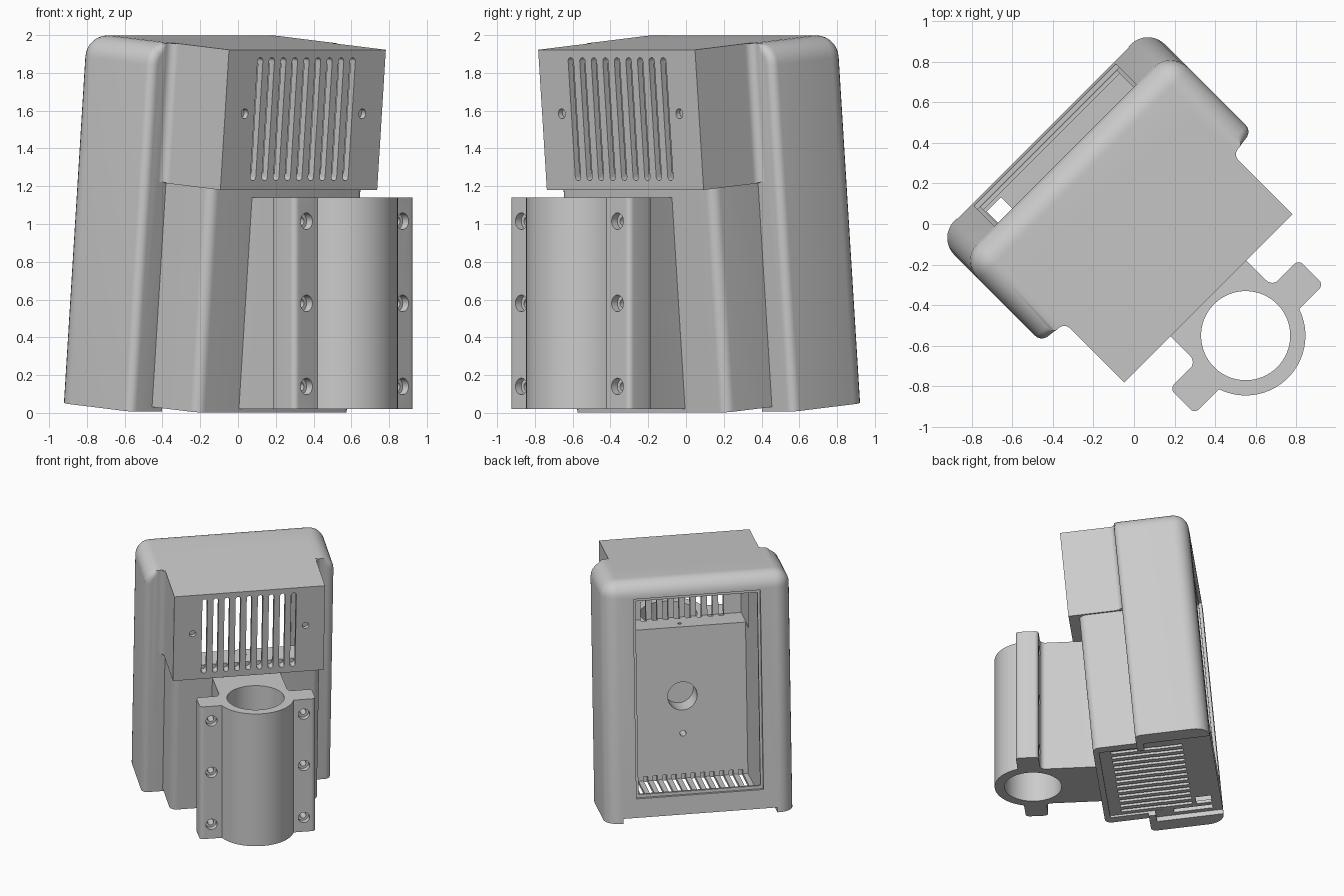
import bpy, bmesh, math
from mathutils import Matrix, Vector

if "Cube" in bpy.data.objects:
    bpy.data.objects.remove(bpy.data.objects["Cube"])


def make(name, bm):
    bmesh.ops.recalc_face_normals(bm, faces=bm.faces)
    me = bpy.data.meshes.new(name)
    bm.to_mesh(me)
    bm.free()
    ob = bpy.data.objects.new(name, me)
    bpy.context.collection.objects.link(ob)
    return ob


def box_bm(x0, x1, y0, y1, z0, z1):
    bm = bmesh.new()
    bmesh.ops.create_cube(bm, size=1)
    for v in bm.verts:
        v.co = ((x0 + x1) / 2 + v.co.x * (x1 - x0),
                (y0 + y1) / 2 + v.co.y * (y1 - y0),
                (z0 + z1) / 2 + v.co.z * (z1 - z0))
    return bm


def box(*b):
    return make("helper", box_bm(*b))


def rounded(pts, seg=6):
    """Turn (x, y, radius) corners into a polygon with filleted corners."""
    out = []
    for i, p in enumerate(pts):
        c, r = Vector(p[:2]), p[2] if len(p) > 2 else 0
        if not r:
            out.append(c)
            continue
        a = (Vector(pts[i - 1][:2]) - c).normalized()
        b = (Vector(pts[(i + 1) % len(pts)][:2]) - c).normalized()
        half = a.angle(b) / 2
        d = r / math.tan(half)
        o = c + (a + b).normalized() * (r / math.sin(half))
        s, e = c + a * d - o, c + b * d - o
        sweep = s.angle(e)
        for k in range(seg + 1):
            f = k / seg
            out.append(o + (s * math.sin((1 - f) * sweep) + e * math.sin(f * sweep)) / math.sin(sweep))
    return out


def prism(pts, a, b, axis='z', name="helper"):
    bm = bmesh.new()
    rings = []
    for h in (a, b):
        rings.append([bm.verts.new((p[0], p[1], h) if axis == 'z' else (p[0], h, p[1])) for p in pts])
    n = len(pts)
    bm.faces.new(rings[0])
    bm.faces.new(rings[1])
    for i in range(n):
        j = (i + 1) % n
        bm.faces.new((rings[0][i], rings[0][j], rings[1][j], rings[1][i]))
    return make(name, bm)


def disc(x, y, r, seg=24):
    return [(x + r * math.cos(2 * math.pi * k / seg), y + r * math.sin(2 * math.pi * k / seg)) for k in range(seg)]


def combine(target, other, op):
    bpy.context.view_layer.objects.active = target
    m = target.modifiers.new("bool", 'BOOLEAN')
    m.object, m.operation, m.solver = other, op, 'EXACT'
    bpy.ops.object.modifier_apply(modifier=m.name)
    bpy.data.objects.remove(other)


def finish(ob, matrix):
    ob.data.transform(matrix)
    bpy.ops.object.select_all(action='DESELECT')
    ob.select_set(True)
    bpy.context.view_layer.objects.active = ob
    bpy.ops.object.shade_smooth_by_angle(angle=math.radians(30))


shift = Matrix.Translation((.003, -.003, 0))
turn = shift @ Matrix.Rotation(math.radians(45), 4, 'Z')
tilt = turn @ Matrix.Rotation(math.radians(5), 4, 'X')

# Outer shell: rounded back, top and ear tips
W, T0, T1, H = 0.735, 0.075, 0.645, 1.96
bm = box_bm(-W, W, T0, T1, 0, H)


def pick(e):
    m = (e.verts[0].co + e.verts[1].co) / 2
    back, side, top = m.y > T1 - .01, abs(m.x) > W - .01, m.z > H - .01
    return back + side + top == 2


bmesh.ops.bevel(bm, geom=[e for e in bm.edges if pick(e)], offset=.12, segments=8,
                profile=.5, affect='EDGES')
tips = [e for e in bm.edges if all(abs(v.co.y - T0) < 1e-4 and abs(v.co.x) > .66 for v in e.verts)
        and max(v.co.z for v in e.verts) > .1]
bmesh.ops.bevel(bm, geom=tips, offset=.045, segments=5, profile=.5, affect='EDGES')
body = make("enclosure", bm)

# Lower body with rounded front corners, vent hood, fillets beside the ears
low = rounded([(-.575, .33), (-.575, -.265, .055), (.575, -.265, .055), (.575, .33)])
combine(body, prism(low, .025, 1.40), 'UNION')
combine(body, box(-.587, .587, -.346, .31, 1.215, H), 'UNION')
for s in (-1, 1):
    fil = rounded([(.5, .16), (.632, .16), (.632, T0), (.587, T0, .042), (.587, .02), (.5, .02)])
    combine(body, prism([(s * p[0], p[1]) for p in fil], 1.22, H - .003), 'UNION')

# Inner cavity, hood cavity and stepped back window
for b in [(-.50, .50, -.09, .60, .065, 1.88),
          (-.505, .505, -.31, .05, 1.30, 1.885),
          (-.475, .475, .50, .70, .22, 1.80),
          (-.495, .495, .622, .70, .195, 1.825),
          # underside recess and cable opening
          (-.60, .60, .13, .80, -.20, .04),
          (-.50, .50, -.22, .20, -.20, .042),
          (-.47, -.37, .45, .57, -.10, .20),
          (-.56, -.51, .27, .57, -.10, .098)]:
    combine(body, box(*b), 'DIFFERENCE')

# Hood vent slots and screw holes
for i in range(-4, 5):
    u = i * .0865 - .002
    slot = rounded([(u - .02, 1.265, .0195), (u + .02, 1.265, .0195),
                    (u + .02, 1.918, .0195), (u - .02, 1.918, .0195)], 4)
    combine(body, prism(slot, -.45, -.28, 'y'), 'DIFFERENCE')
for s in (-1, 1):
    combine(body, prism(disc(s * .44, 1.62, .026, 16), -.45, -.315, 'y'), 'DIFFERENCE')

# Floor vent slots
for i in range(-6, 7):
    u = i * .074
    combine(body, box(u - .017, u + .017, -.13, .42, -.10, .10), 'DIFFERENCE')

# Cable and screw holes in the inner front wall, and one in the hood ledge
for h, r in ((.735, .115), (.43, .024)):
    combine(body, prism(disc(0, h, r, 32), -.40, .02, 'y'), 'DIFFERENCE')
combine(body, prism(disc(0, -.17, .015, 12), 1.20, 1.34), 'DIFFERENCE')
finish(body, tilt)

# Pole clamp: wedge bracket, bolt flanges and ring in one outline
CY, R = -.775, .295
half = [(-.265, -.25), (-.265, -.695, .04), (-.45, -.695, .03), (-.45, -.869, .03)]
a0 = math.asin((.869 + CY) / R)
arc = [(R * math.cos(a), CY + R * math.sin(a))
       for a in [math.pi + a0 + (math.pi - 2 * a0) * k / 32 for k in range(33)]]
outline = rounded(half + arc + [(-p[0],) + p[1:] for p in reversed(half)])
clamp = prism(outline, .02, 1.14, name="pole_clamp")
for v in clamp.data.vertices:
    if v.co.y > -.3:
        v.co.y = -.258 - .0875 * v.co.z
combine(clamp, prism(disc(0, CY, .22, 64), -.1, 1.3), 'DIFFERENCE')

# Countersunk bolt holes through the flanges
for s in (-1, 1):
    for z in (.14, .58, 1.015):
        u = s * .36
        combine(clamp, prism(disc(u, z, .024, 20), -1.0, -.6, 'y'), 'DIFFERENCE')
        combine(clamp, prism(disc(u, z, .044, 24), -1.0, -.825, 'y'), 'DIFFERENCE')
        combine(clamp, prism(disc(u, z, .044, 24), -.725, -.62, 'y'), 'DIFFERENCE')
finish(clamp, turn)
